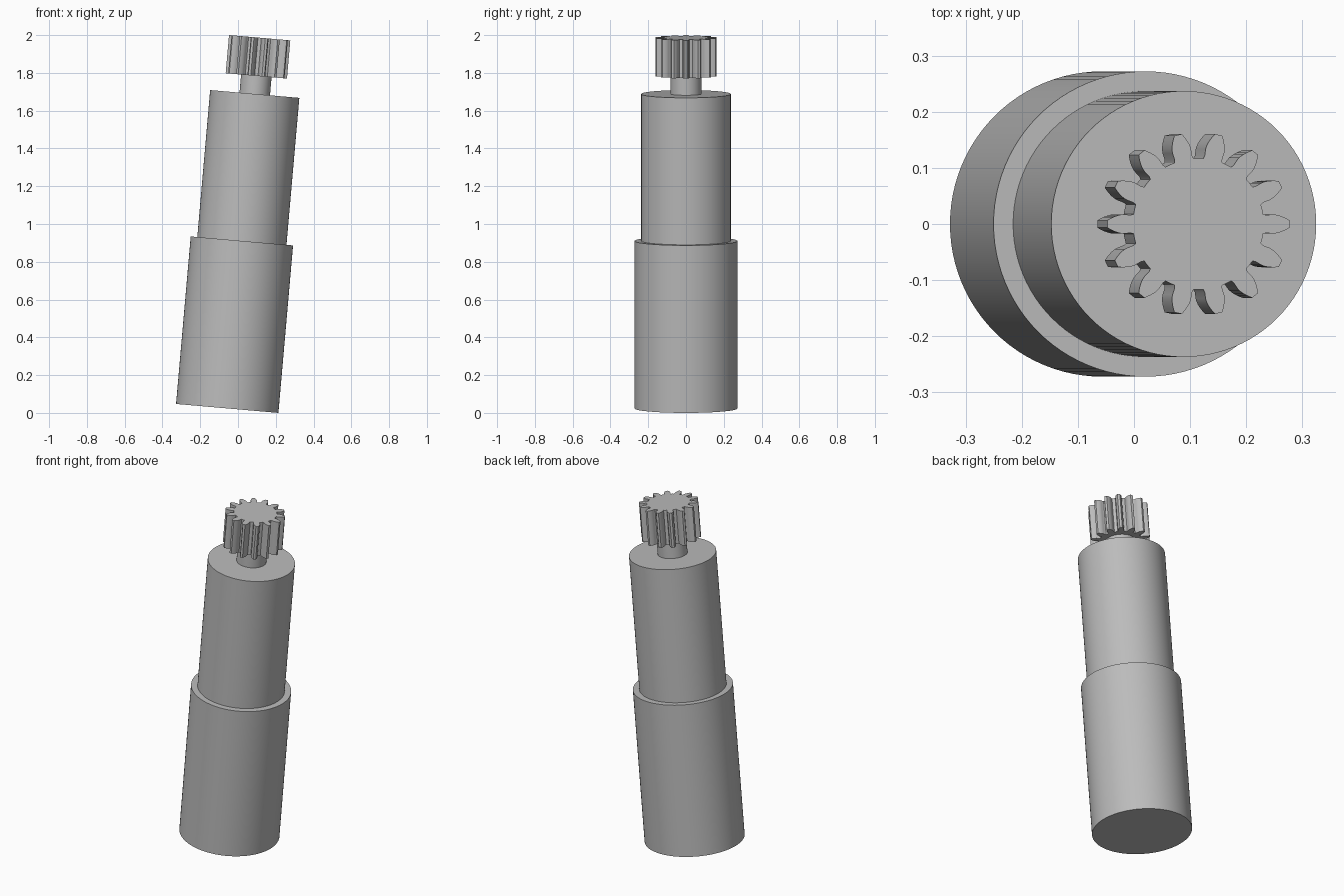
import bpy
import bmesh
from math import acos, cos, sin, tan, pi, radians
from mathutils import Matrix, Vector

cube = bpy.data.objects.get("Cube")
if cube:
    bpy.data.objects.remove(cube, do_unlink=True)

grey = bpy.data.materials.new("plain grey")
grey.use_nodes = True
grey.diffuse_color = (0.5, 0.5, 0.5, 1)
grey.node_tree.nodes["Principled BSDF"].inputs["Base Color"].default_value = (0.5, 0.5, 0.5, 1)

# The whole motor leans towards +x around its base centre
LEAN = Matrix.Translation((-0.057, 0, 0.0237)) @ Matrix.Rotation(radians(5), 4, "Y")


def circle(radius, sides=96):
    return [(radius * cos(2 * pi * i / sides), radius * sin(2 * pi * i / sides))
            for i in range(sides)]


def gear_outline(teeth, outer):
    """Standard involute spur gear with 20 degree pressure angle."""
    module = outer / (teeth / 2 + 1)
    pitch = module * teeth / 2
    root = pitch - 1.25 * module
    base = pitch * cos(radians(20))

    def involute(a):
        return tan(a) - a

    def half_angle(r):
        return pi / (2 * teeth) + involute(radians(20)) - involute(acos(min(1, base / r)))

    # Flank from root to tip as (radius, half angle) pairs
    flank = [(root, half_angle(base) + 0.022), (root + 0.25 * module, half_angle(base) + 0.004)]
    steps = 6
    for i in range(steps + 1):
        r = base + (outer - base) * i / steps
        flank.append((r, half_angle(r)))

    points = []
    for t in range(teeth):
        mid = 2 * pi * t / teeth
        tooth = [(r, mid - a) for r, a in flank] + [(r, mid + a) for r, a in reversed(flank)]
        # Middle of the root land
        tooth.append((root, mid + pi / teeth))
        points += [(r * cos(a), r * sin(a)) for r, a in tooth]
    return points


def extrude_part(name, outline, bottom, top):
    bm = bmesh.new()
    face = bm.faces.new([bm.verts.new((x, y, bottom)) for x, y in outline])
    result = bmesh.ops.extrude_face_region(bm, geom=[face], use_keep_orig=True)
    moved = [v for v in result["geom"] if isinstance(v, bmesh.types.BMVert)]
    bmesh.ops.translate(bm, verts=moved, vec=Vector((0, 0, top - bottom)))
    bmesh.ops.recalc_face_normals(bm, faces=bm.faces[:])
    mesh = bpy.data.meshes.new(name)
    bm.to_mesh(mesh)
    bm.free()
    mesh.materials.append(grey)
    obj = bpy.data.objects.new(name, mesh)
    bpy.context.collection.objects.link(obj)
    obj.matrix_world = LEAN
    bpy.ops.object.select_all(action="DESELECT")
    obj.select_set(True)
    bpy.context.view_layer.objects.active = obj
    bpy.ops.object.shade_smooth_by_angle(angle=radians(30))
    return obj


# Distances along the leaning axis
extrude_part("motor_body", circle(0.272), 0, 0.89)
extrude_part("gearbox", circle(0.237), 0.89, 1.671)
extrude_part("output_shaft", circle(0.081, 64), 1.671, 1.767)
extrude_part("pinion_gear", gear_outline(14, 0.163), 1.767, 1.97)
